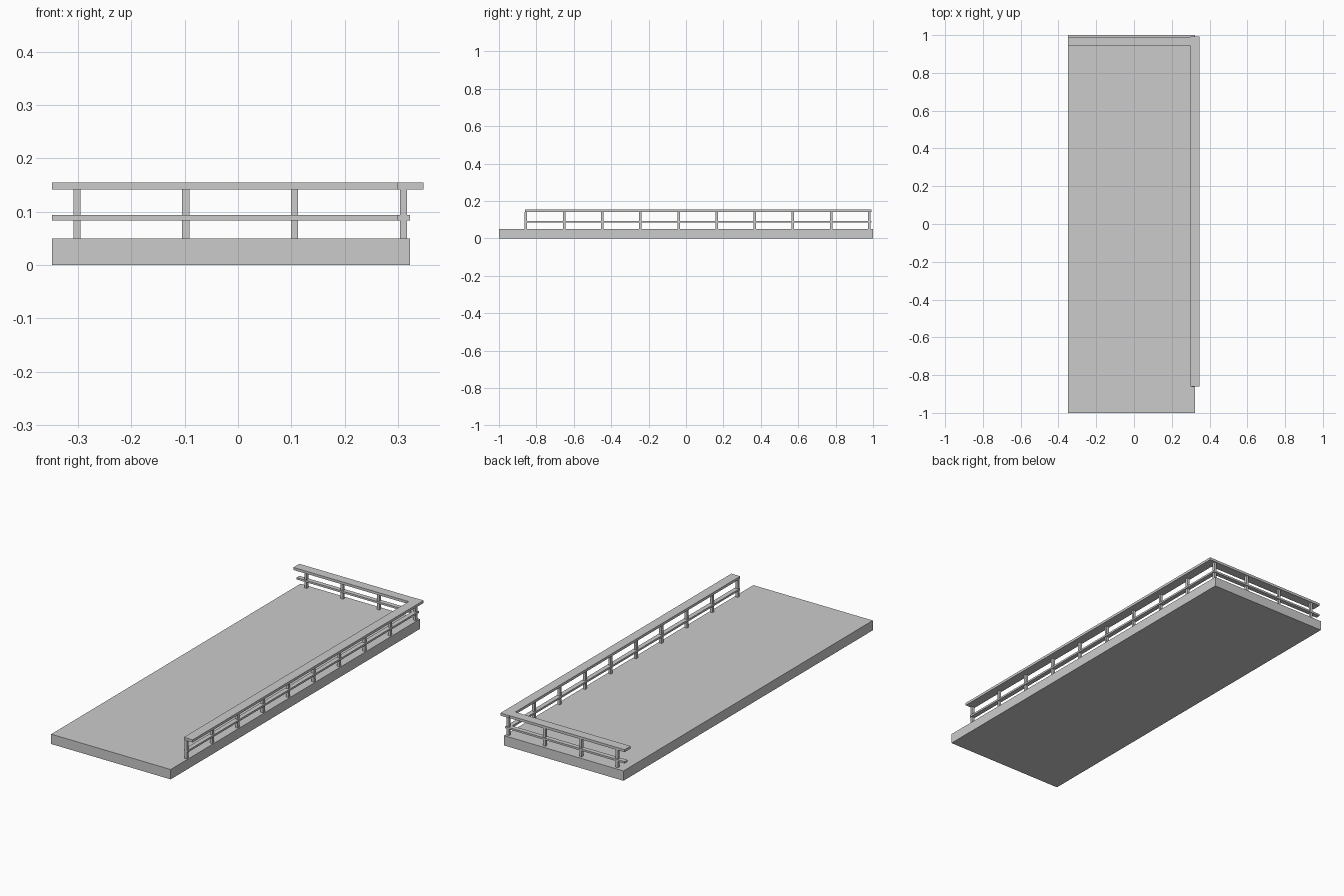
import bpy

if "Cube" in bpy.data.objects:
    bpy.data.objects.remove(bpy.data.objects["Cube"])

grey = bpy.data.materials.new("plain grey")
grey.diffuse_color = (0.6, 0.6, 0.6, 1)
grey.use_nodes = True
grey.node_tree.nodes["Principled BSDF"].inputs["Base Color"].default_value = grey.diffuse_color


def box(name, x0, x1, y0, y1, z0, z1):
    bpy.ops.mesh.primitive_cube_add(
        size=1, location=((x0 + x1) / 2, (y0 + y1) / 2, (z0 + z1) / 2))
    ob = bpy.context.object
    ob.name = name
    ob.scale = (x1 - x0, y1 - y0, z1 - z0)
    bpy.ops.object.transform_apply(location=False, rotation=False, scale=True)
    ob.data.materials.append(grey)
    return ob


DECK = 0.05                # top of the platform
MID = (0.084, 0.0935)      # middle rail heights
TOP = (0.1415, 0.1545)     # handrail heights
PX, PY = 0.310, 0.980      # corner post centre
STEP, R = 0.204, 0.0067    # post spacing and half width

# Platform
box("platform", -0.349, 0.322, -1, 1, 0, DECK)

# Handrails: long side and back
box("side_handrail", 0.2985, 0.348, -0.861, 0.992, *TOP)
box("back_handrail", -0.349, 0.2985, 0.943, 0.991, *TOP)

# Middle rails
box("side_middle_rail", 0.2985, 0.322, -0.861, 0.991, *MID)
box("back_middle_rail", -0.349, 0.2985, 0.968, 0.991, *MID)

# Posts: ten along the side (corner included), three more along the back
spots = [(PX, PY - STEP * i) for i in range(10)]
spots += [(PX - STEP * i, PY) for i in range(1, 4)]
for i, (x, y) in enumerate(spots):
    box(f"post_{i + 1}", x - R, x + R, y - R, y + R, DECK, TOP[0])
